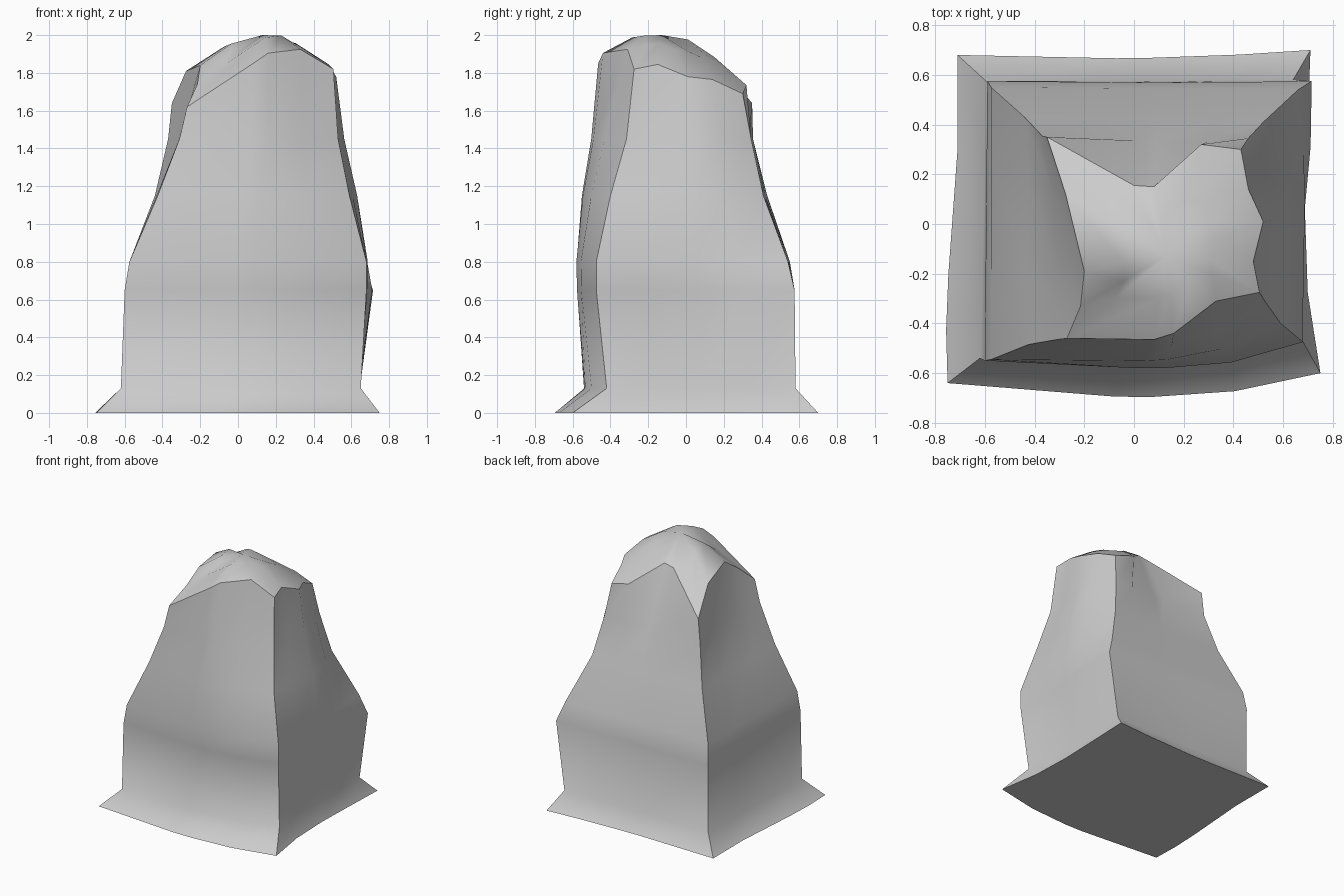
import bpy, bmesh
from mathutils import Vector

if "Cube" in bpy.data.objects:
    bpy.data.objects.remove(bpy.data.objects["Cube"])

LEVELS = [0, .13, .65, .8, 1.15, 1.45]
# Corner edges (x, y) per level, counter-clockwise from front left
CORNERS = [
    [(-.75, -.64), (-.62, -.54), (-.60, -.55), (-.575, -.545), (-.425, -.485), (-.31, -.465)],
    [(.75, -.60), (.65, -.42), (.68, -.475), (.68, -.475), (.59, -.40), (.53, -.315)],
    [(.71, .70), (.64, .58), (.715, .575), (.66, .54), (.52, .41), (.46, .345)],
    [(-.71, .68), (-.59, .57), (-.59, .575), (-.575, .55), (-.44, .43), (-.37, .355)],
]
# Outward bulge of each side at one third and two thirds of its width, per level
BULGE = [
    [(.06, .075), (.04, .06), (.045, .07), (.05, .075), (.09, .10), (.09, .10)],
    [(-.045, -.03), (-.01, 0), (-.02, 0), (.01, .02), (.05, .085), (.04, .08)],
    [(-.02, -.02), (0, 0), (-.005, -.005), (0, 0), (0, 0), (-.02, -.01)],
    [(-.01, .01), (0, 0), (0, 0), (0, 0), (-.01, 0), (-.03, -.02)],
]
OUT = [Vector((0, -1, 0)), Vector((1, 0, 0)), Vector((0, 1, 0)), Vector((-1, 0, 0))]
STEPS = [(0, .45, .55, .77), (0, .25, .5, .75), (0, .2, .45, .55), (0, .28, .67, .84)]
# Wavy rim where the sides meet the cap
RIM = [
    (-.27, -.46, 1.62), (.08, -.465, 1.85), (.16, -.44, 1.905), (.33, -.31, 1.925),
    (.505, -.275, 1.82), (.48, -.15, 1.845), (.52, .01, 1.78), (.46, .14, 1.765),
    (.43, .30, 1.69), (.27, .32, 1.735), (.08, .15, 1.884), (0, .155, 1.87),
    (-.35, .35, 1.64), (-.275, .12, 1.81), (-.20, -.19, 1.84), (-.215, -.33, 1.74),
]
APEX = Vector((.13, -.13, 2.0))


def side_offset(t, a, b):
    return 13.5 * t * (t - 1) * (a * (t - 2 / 3) - b * (t - 1 / 3))


def ring_at(level):
    points = []
    for s in range(4):
        start = Vector((*CORNERS[s][level], LEVELS[level]))
        end = Vector((*CORNERS[(s + 1) % 4][level], LEVELS[level]))
        for t in STEPS[s]:
            points.append(start.lerp(end, t) + OUT[s] * side_offset(t, *BULGE[s][level]))
    return points


bm = bmesh.new()
rim = [Vector(p) for p in RIM]
cap_ring = [p.lerp(APEX, .5) + Vector((0, 0, .035)) for p in rim]
rings = [ring_at(i) for i in range(len(LEVELS))] + [rim, cap_ring]
loops = [[bm.verts.new(p) for p in ring] for ring in rings]
n = len(RIM)

# Four sides and the lower band of the cap
for low, high in zip(loops, loops[1:]):
    for i in range(n):
        j = (i + 1) % n
        bm.faces.new((low[i], low[j], high[j], high[i]))

# Top of the cap and flat underside
tip = bm.verts.new(APEX)
for i in range(n):
    bm.faces.new((loops[-1][i], loops[-1][(i + 1) % n], tip))
bm.faces.new(loops[0][::-1])

# Smooth shading with crisp corners, rim and base
for f in bm.faces:
    f.smooth = True
sharp = [(loop[i], loop[(i + 1) % n]) for loop in (loops[0], loops[-2]) for i in range(n)]
sharp += [(a[i], b[i]) for a, b in zip(loops[:-2], loops[1:-1]) for i in range(0, n, 4)]
for pair in sharp:
    bm.edges.get(pair).smooth = False

mesh = bpy.data.meshes.new("tapered_block")
bm.to_mesh(mesh)
bm.free()
bpy.context.collection.objects.link(bpy.data.objects.new("tapered_block", mesh))
